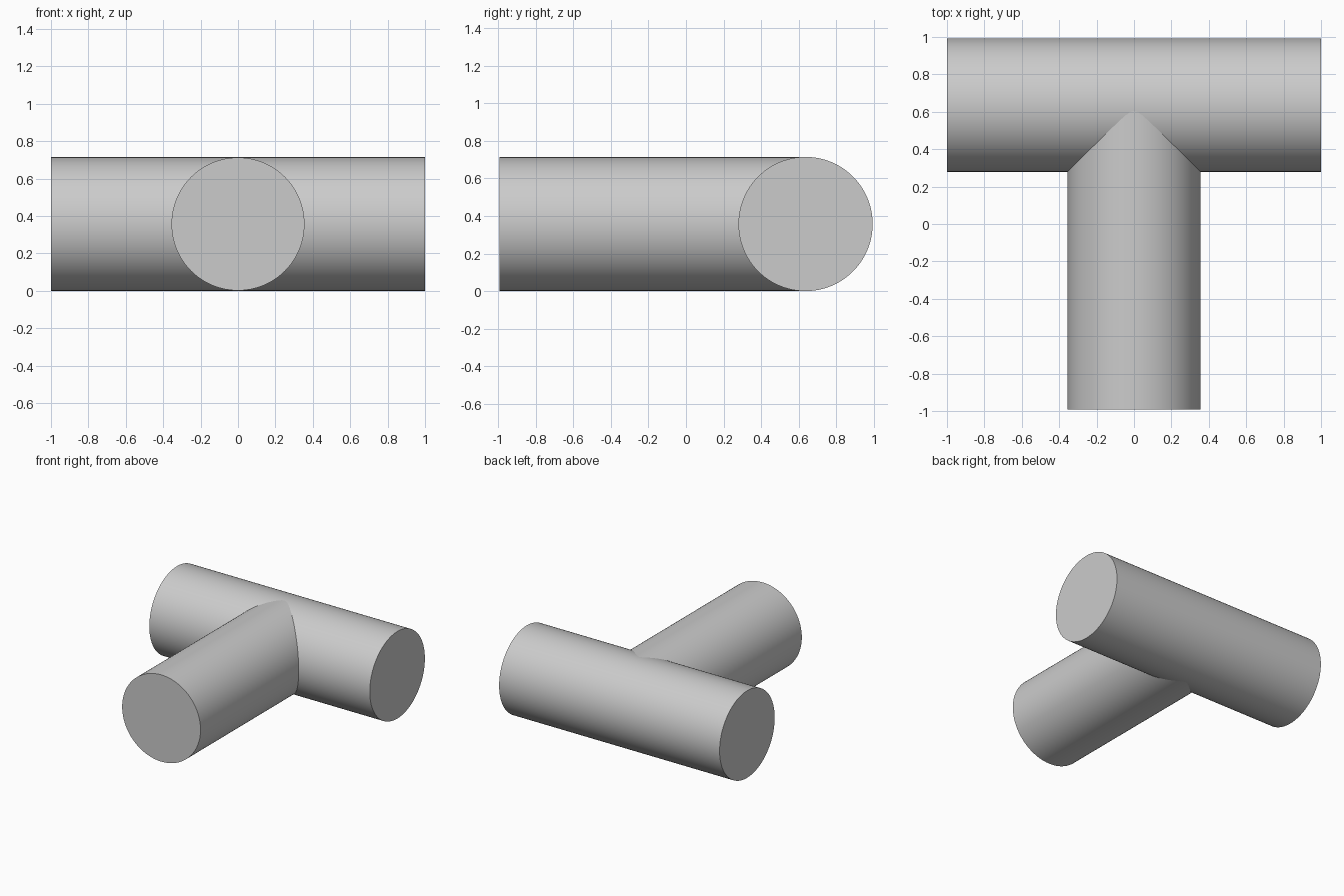
import bpy
from math import pi, radians
from mathutils import Matrix

default = bpy.data.objects.get("Cube")
if default:
    bpy.data.objects.remove(default, do_unlink=True)

RADIUS = 0.357
HALF_DEPTH = 0.993
RUN_Y = HALF_DEPTH - RADIUS      # axis of the crosswise pipe

grey = bpy.data.materials.new("light grey")
grey.use_nodes = True
colour = (0.6, 0.6, 0.6, 1.0)
grey.diffuse_color = colour
grey.node_tree.nodes["Principled BSDF"].inputs["Base Color"].default_value = colour


def pipe(name, radius, length, centre_y, turn):
    """Solid horizontal cylinder with smooth sides and crisp flat ends."""
    bpy.ops.mesh.primitive_cylinder_add(vertices=96, radius=radius, depth=length)
    obj = bpy.context.object
    obj.name = name
    obj.data.transform(turn)
    obj.location = (0, centre_y, RADIUS)
    obj.data.materials.append(grey)
    bpy.ops.object.shade_smooth_by_angle(angle=radians(30))
    return obj


# Crosswise pipe along x
pipe("cross_pipe", RADIUS, 2.0, RUN_Y, Matrix.Rotation(pi / 2, 4, "Y"))

# Branch from the front end to the crosswise axis, a hair slimmer so it tucks in
pipe("branch_pipe", RADIUS - 0.0015, RUN_Y + HALF_DEPTH,
     (RUN_Y - HALF_DEPTH) / 2, Matrix.Rotation(pi / 2, 4, "X"))
